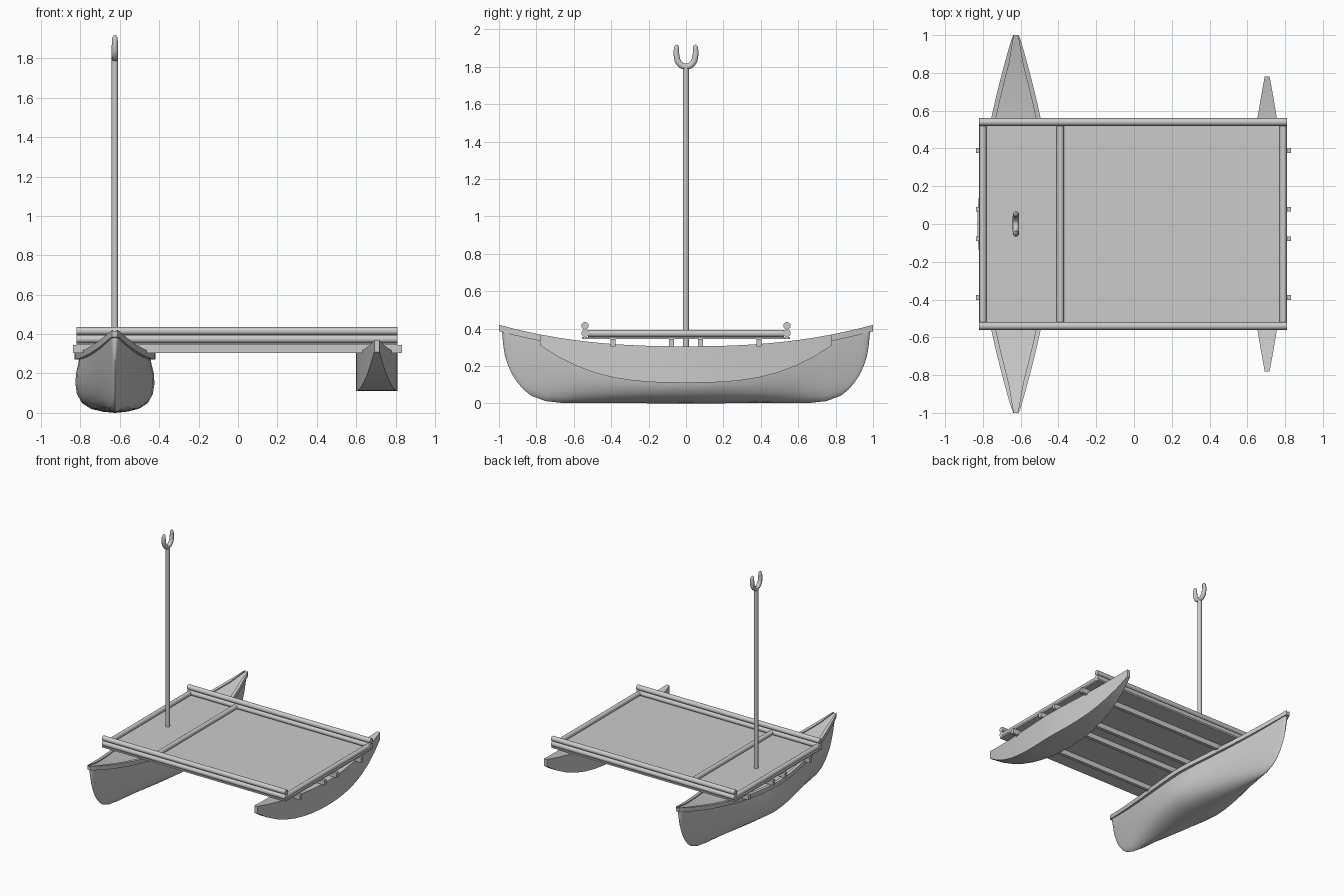
import bpy, bmesh, math
from mathutils import Vector

if "Cube" in bpy.data.objects:
    bpy.data.objects.remove(bpy.data.objects["Cube"])

HX, AX = -0.625, 0.705           # hull and outrigger float centre lines


def finish(name, bm, angle=None):
    bmesh.ops.recalc_face_normals(bm, faces=bm.faces)
    me = bpy.data.meshes.new(name)
    bm.to_mesh(me)
    bm.free()
    if angle:
        me.shade_smooth()
        me.set_sharp_from_angle(angle=math.radians(angle))
    ob = bpy.data.objects.new(name, me)
    bpy.context.collection.objects.link(ob)
    return ob


def loft(name, sections, angle=None):
    """Skin closed cross-sections and cap both ends."""
    bm = bmesh.new()
    rings = [[bm.verts.new(p) for p in s] for s in sections]
    n = len(rings[0])
    for a, b in zip(rings, rings[1:]):
        for i in range(n):
            j = (i + 1) % n
            bm.faces.new((a[i], a[j], b[j], b[i]))
    bm.faces.new(rings[0])
    bm.faces.new(rings[-1])
    return finish(name, bm, angle)


def box(name, lo, hi):
    bm = bmesh.new()
    bmesh.ops.create_cube(bm, size=1)
    lo, hi = Vector(lo), Vector(hi)
    for v in bm.verts:
        v.co = Vector(c * s for c, s in zip(v.co, hi - lo)) + (lo + hi) / 2
    return finish(name, bm)


def pole(name, a, b, r, seg=16):
    a, b = Vector(a), Vector(b)
    bm = bmesh.new()
    bmesh.ops.create_cone(bm, cap_ends=True, segments=seg, radius1=r, radius2=r, depth=(b - a).length)
    rot = (b - a).to_track_quat('Z', 'Y').to_matrix()
    for v in bm.verts:
        v.co = rot @ v.co + (a + b) / 2
    return finish(name, bm, 40)


def sheer(y):
    return 0.305 + 0.115 * abs(y) ** 2.4


def beam_half(y):
    return 0.205 - 0.188 * abs(y) ** 1.6


def interp(table, t):
    for (a, fa), (b, fb) in zip(table, table[1:]):
        if t <= b:
            return fa + (fb - fa) * (t - a) / (b - a)
    return table[-1][1]


# Main hull: round-bilged amidships, sharpening to V-shaped ends
KEEL = [(0, 0), (0.66, 0.002), (0.75, 0.012), (0.83, 0.042), (0.87, 0.075), (0.9, 0.11),
        (0.93, 0.155), (0.95, 0.2), (0.967, 0.25), (0.977, 0.31), (0.984, 0.385)]
ROUND = [(0, 0), (0.3, 0.02), (0.6, 0.07), (0.83, 0.17), (0.96, 0.33), (1, 0.52),
         (0.98, 0.7), (0.92, 0.87), (0.9, 1)]
VEE = [(0, 0), (0.1, 0.03), (0.2, 0.1), (0.34, 0.22), (0.5, 0.4), (0.64, 0.57),
       (0.76, 0.73), (0.85, 0.88), (0.9, 1)]
half = [0, 0.1, 0.2, 0.3, 0.4, 0.5, 0.6, 0.66, 0.71] + [k[0] for k in KEEL[2:]]
stations = [-y for y in half[:0:-1]] + half


def hull_section(y):
    t = abs(y)
    z0, z1 = interp(KEEL, t), sheer(y) - 0.015
    w, k = beam_half(y) - 0.004, min(1, t / 0.9) ** 1.5
    pts = [((a + (c - a) * k) * w, z0 + (b + (d - b) * k) * (z1 - z0))
           for (a, b), (c, d) in zip(ROUND, VEE)]
    return ([(HX + x, y, z) for x, z in pts]
            + [(HX - x, y, z) for x, z in pts[:0:-1]])


loft("main_hull", [hull_section(y) for y in stations], 50)


# Gunwale rim with slightly sunken deck
def rim_section(y):
    w, z = beam_half(y), sheer(y)
    if abs(y) > 0.99:
        w = 0.014
    i = w - min(0.025, w * 0.4)
    side = [(w, z - 0.034), (w, z), (i, z), (i, z - 0.008)]
    return ([(HX + a, y, b) for a, b in side]
            + [(HX - a, y, b) for a, b in side[::-1]])


rim_y = [i / 16 * 0.975 for i in range(-16, 17)]
loft("gunwale_and_deck", [rim_section(y) for y in [-1] + rim_y + [1]], 30)


# Outrigger float: flat-sided with a rockered flat bottom
def float_section(y):
    t = abs(y) / 0.78
    w = 0.013 + 0.093 * (1 - t ** 1.6)
    top, bot = sheer(y), 0.11 + 0.2 * t ** 2.8
    return [(AX - w, y, bot), (AX + w, y, bot), (AX + w, y, top), (AX - w, y, top)]


loft("outrigger_float", [float_section(0.78 * i / 8) for i in range(-8, 9)], 30)

# Cross beams under the platform
for i, y in enumerate((-0.39, -0.078, 0.078, 0.39)):
    box(f"cross_beam_{i + 1}", (-0.837, y - 0.013, 0.305), (0.832, y + 0.013, 0.345))

# Platform and its edge poles
box("platform", (-0.82, -0.555, 0.345), (0.81, 0.555, 0.356))
for s, side in ((-1, "front"), (1, "back")):
    for z, level in ((0.375, "lower"), (0.415, "upper")):
        pole(f"{side}_{level}_rail", (-0.82, s * 0.54, z), (0.81, s * 0.54, z), 0.02)
for x, part in ((-0.8, "left"), (-0.39, "middle"), (0.79, "right")):
    pole(f"{part}_deck_pole", (x, -0.525, 0.374), (x, 0.525, 0.374), 0.019)

# Mast
pole("mast", (HX, 0, 0.28), (HX, 0, 1.8), 0.016)

# Forked masthead: tapered U-shaped tube
cu = bpy.data.curves.new("mast_fork", 'CURVE')
cu.dimensions = '3D'
cu.bevel_depth = 0.017
cu.bevel_resolution = 3
cu.resolution_u = 5
cu.use_fill_caps = True
arm = [(0.048, 1.917, 0.35), (0.05, 1.905, 0.8), (0.051, 1.865, 0.95), (0.037, 1.82, 1)]
path = [(-y, z, r) for y, z, r in arm] + [(0, 1.8, 1)] + arm[::-1]
sp = cu.splines.new('BEZIER')
sp.bezier_points.add(len(path) - 1)
for p, (y, z, r) in zip(sp.bezier_points, path):
    p.co = (HX, y, z)
    p.radius = r
    p.handle_left_type = p.handle_right_type = 'AUTO'
bpy.context.collection.objects.link(bpy.data.objects.new("mast_fork", cu))
